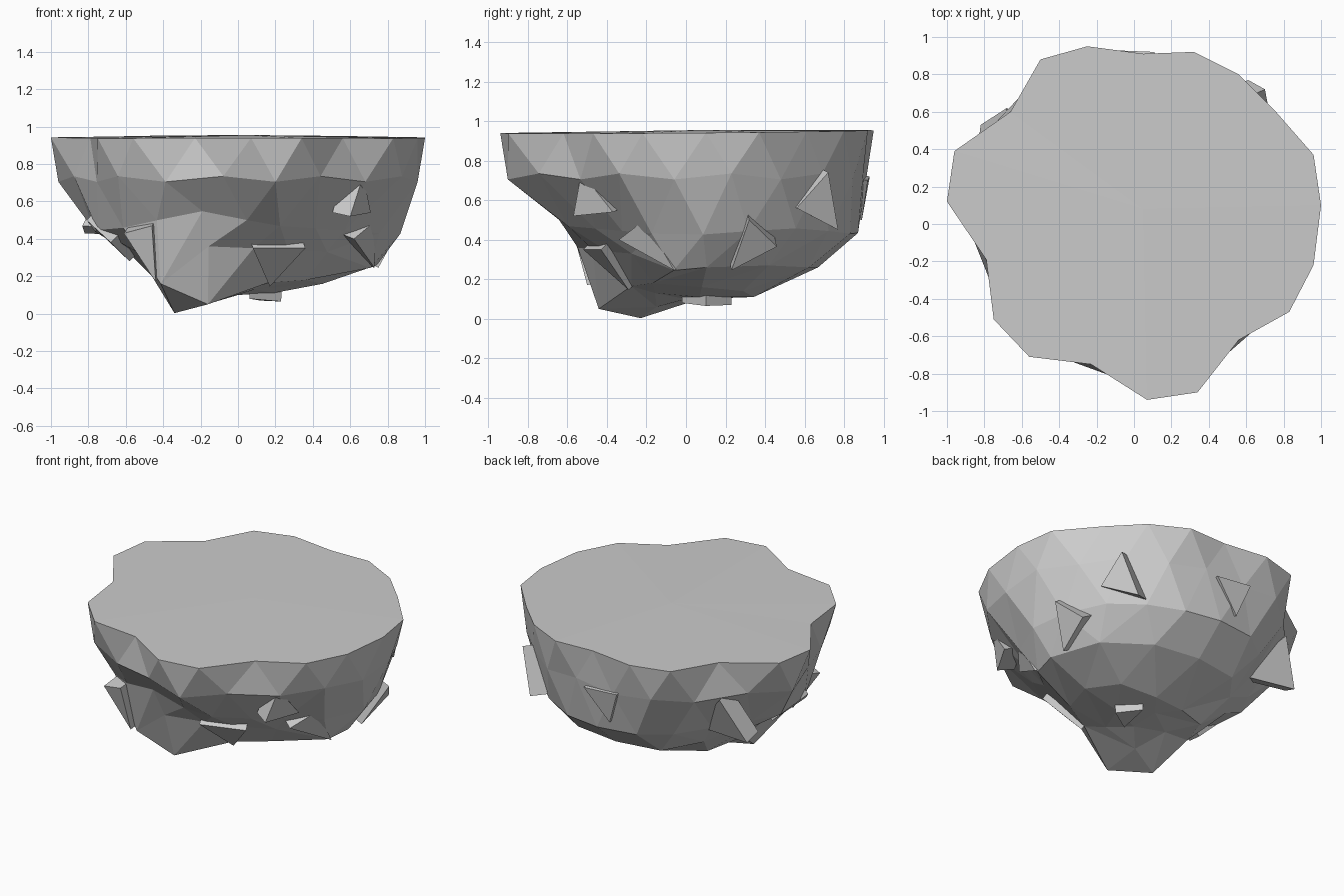
import bpy, bmesh
from math import atan2, cos, sin, radians, degrees, tau
from mathutils import Vector

if "Cube" in bpy.data.objects:
    bpy.data.objects.remove(bpy.data.objects["Cube"])


def finish(bm, name):
    bmesh.ops.recalc_face_normals(bm, faces=bm.faces)
    mesh = bpy.data.meshes.new(name)
    bm.to_mesh(mesh)
    bm.free()
    obj = bpy.data.objects.new(name, mesh)
    bpy.context.collection.objects.link(obj)
    return obj


def polar(ring):
    return [(r * cos(radians(a)), r * sin(radians(a)), z) for a, r, z in ring]


def angle(v):
    return atan2(v.co.y, v.co.x) % tau


def stitch(bm, a, b):
    """Triangulate the band between two closed rings of verts sorted by angle."""
    i = j = 0
    n, m = len(a), len(b)
    at = lambda ring, k: angle(ring[k % len(ring)]) + tau * (k // len(ring))
    while i < n or j < m:
        if j >= m or (i < n and at(a, i + 1) <= at(b, j + 1)):
            bm.faces.new((a[i % n], a[(i + 1) % n], b[j % m]))
            i += 1
        else:
            bm.faces.new((a[i % n], b[(j + 1) % m], b[j % m]))
            j += 1


# Rim outline of the flat top
rim = [(1.0, .10), (.96, .37), (.75, .61), (.56, .80), (.32, .92), (.05, .91),
       (-.25, .95), (-.50, .88), (-.66, .60), (-.96, .39), (-1.0, .12),
       (-.79, -.19), (-.75, -.51), (-.56, -.71), (-.23, -.75), (.07, -.94),
       (.34, -.90), (.56, -.62), (.83, -.47), (.96, -.22)]
N = len(rim)
top = [(x, y, .948 + .008 * y - .008 * abs(x)) for x, y in rim]

# Upper wall: staggered between the rim points
wall = []
for k in range(N):
    (x0, y0), (x1, y1) = rim[k], rim[(k + 1) % N]
    wall.append(((x0 + x1) * .49, (y0 + y1) * .49, .72 + .015 * (-1) ** k))

# Shoulder: radius and height every 36 degrees
shoulder_r = [.87, .88, .88, .86, .68, .79, .74, .65, .64, .61]
shoulder_z = [.42, .46, .43, .44, .43, .44, .46, .55, .47, .45]
shoulder = []
for x, y in rim:
    a = degrees(atan2(y, x)) % 360
    k, t = int(a // 36), a % 36 / 36
    mix = lambda c: c[k] * (1 - t) + c[(k + 1) % 10] * t
    shoulder.append((a, mix(shoulder_r), mix(shoulder_z)))

# Underside rings (angle, radius, height), with the downward spur near 230 degrees
under = [(8, .75, .26), (34, .75, .27), (60, .72, .26), (86, .67, .26),
         (112, .67, .26), (136, .58, .28), (160, .59, .31), (182, .63, .37),
         (206, .60, .33), (229, .63, .16), (254, .57, .36), (280, .48, .35),
         (304, .48, .34), (330, .55, .33), (355, .71, .245)]
belly = [(10, .46, .16), (40, .45, .14), (72, .36, .11), (108, .34, .11),
         (144, .40, .13), (180, .42, .16), (214, .41, .003), (250, .47, .05),
         (300, .32, .165), (335, .40, .18)]
keel = [(20, .2, .11), (90, .2, .105), (160, .2, .10), (228, .2, .06), (300, .18, .13)]

# Rock body
bm = bmesh.new()
rings = [[bm.verts.new(p) for p in ring] for ring in
         (top, wall, polar(shoulder), polar(under), polar(belly), polar(keel))]
for upper, lower in zip(rings, rings[1:]):
    stitch(bm, upper, lower)
for ring, tip in ((rings[0], (.05, .08, .955)), (rings[-1], (0, 0, .10))):
    c = bm.verts.new(tip)
    for k in range(len(ring)):
        bm.faces.new((c, ring[k], ring[(k + 1) % len(ring)]))
finish(bm, "island_rock")

# Triangular stone chips standing proud of the body
chips = [
    ((.60, -.57, .52), (.71, -.37, .54), (.67, -.53, .74)),
    ((.08, -.52, .35), (.36, -.43, .35), (.17, -.29, .145)),
    ((-.61, -.54, .43), (-.46, -.58, .47), (-.44, -.50, .17)),
    ((.62, -.34, .40), (.74, -.21, .50), (.73, -.06, .245)),
    ((.89, .32, .50), (.79, .46, .365), (.75, .23, .245)),
    ((.70, .72, .74), (.73, .56, .56), (.61, .77, .45)),
    ((.06, -.02, .08), (.23, .10, .065), (.12, .23, .07)),
    ((.11, .92, .70), (-.14, .93, .72), (-.06, .89, .50)),
    ((-.68, .62, .71), (-.82, .53, .43), (-.41, .47, .41)),
    ((-.81, -.13, .50), (-.58, -.08, .28), (-.68, -.29, .38)),
]
core = Vector((0, 0, .55))
for n, tri in enumerate(chips):
    pts = [Vector(p) for p in tri]
    normal = (pts[1] - pts[0]).cross(pts[2] - pts[0]).normalized()
    if normal.dot(sum(pts, Vector()) / 3 - core) < 0:
        normal = -normal
    bm = bmesh.new()
    outer = [bm.verts.new(p) for p in pts]
    inner = [bm.verts.new(p - normal * .11) for p in pts]
    bm.faces.new(outer)
    bm.faces.new(inner[::-1])
    for k in range(3):
        j = (k + 1) % 3
        bm.faces.new((outer[k], inner[k], inner[j], outer[j]))
    finish(bm, f"stone_chip_{n + 1}")
